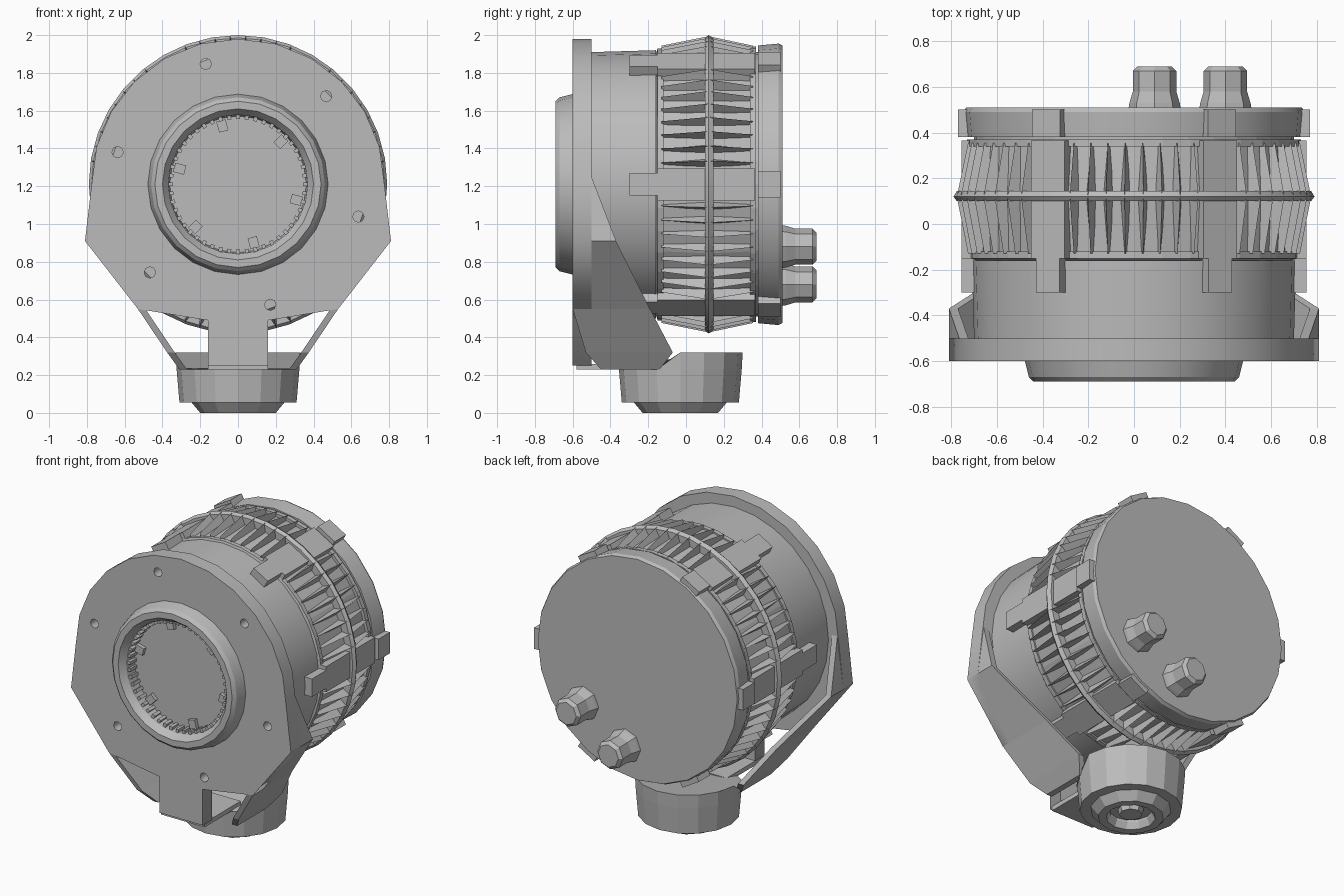
import bpy, bmesh
from math import sin, cos, pi, radians
from mathutils import Matrix, Vector

cube = bpy.data.objects.get("Cube")
if cube:
    bpy.data.objects.remove(cube)

grey = bpy.data.materials.new("plain grey")
grey.use_nodes = True
grey.diffuse_color = (0.5, 0.5, 0.5, 1)
grey.node_tree.nodes["Principled BSDF"].inputs["Base Color"].default_value = (0.5, 0.5, 0.5, 1)

AXIS_Z = 1.21
CENTRE = Matrix.Translation((0, 0, AXIS_Z))
SIXTHS = [radians(30 + 60 * k) for k in range(6)]


def finish(name, bm):
    bmesh.ops.remove_doubles(bm, verts=bm.verts, dist=0.0005)
    bmesh.ops.recalc_face_normals(bm, faces=bm.faces)
    mesh = bpy.data.meshes.new(name)
    bm.to_mesh(mesh)
    bm.free()
    mesh.materials.append(grey)
    ob = bpy.data.objects.new(name, mesh)
    bpy.context.collection.objects.link(ob)
    return ob


def lathe(name, profile, segs, matrix=CENTRE, closed=False):
    """Turn (y, radius) points around the y axis."""
    bm = bmesh.new()
    rings = [[bm.verts.new(matrix @ Vector((r * sin(2 * pi * i / segs), y, r * cos(2 * pi * i / segs))))
              for i in range(segs)] for y, r in profile]
    pairs = list(zip(rings, rings[1:]))
    if closed:
        pairs.append((rings[-1], rings[0]))
    for a, b in pairs:
        for i in range(segs):
            j = (i + 1) % segs
            bm.faces.new((a[i], a[j], b[j], b[i]))
    if not closed:
        bm.faces.new(rings[0])
        bm.faces.new(rings[-1])
    return finish(name, bm)


def add_box(bm, lo, hi, matrix=Matrix()):
    size = [h - l for l, h in zip(lo, hi)]
    mid = [(h + l) / 2 for l, h in zip(lo, hi)]
    bmesh.ops.create_cube(bm, size=1, matrix=matrix @ Matrix.Translation(mid) @ Matrix.Diagonal((*size, 1)))


def around(angle):
    return CENTRE @ Matrix.Rotation(angle, 4, 'Y')


# Barrel, grip band, centre ridge and back cover
lathe("barrel", [(-0.52, 0.68), (-0.5, 0.7), (-0.16, 0.71)], 28)
lathe("grip_band", [(-0.16, 0.69), (-0.15, 0.72), (-0.12, 0.72), (-0.12, 0.71), (0.12, 0.73),
                    (0.34, 0.71), (0.34, 0.73), (0.37, 0.73), (0.37, 0.7), (0.39, 0.7)], 36)
lathe("centre_ridge", [(0.1, 0.7), (0.1, 0.775), (0.12, 0.79), (0.145, 0.775), (0.145, 0.7)], 36)
lathe("back_cover", [(0.38, 0.68), (0.38, 0.735), (0.49, 0.745), (0.51, 0.735)], 24)

# Wedge grips on both sides of the ridge, left out at the clips
bm = bmesh.new()
COUNT = 60
for i in range(COUNT):
    a = 2 * pi * (i + 0.5) / COUNT
    if min(abs((a - s + pi) % (2 * pi) - pi) for s in SIXTHS) < 0.12:
        continue
    for tip in (-0.13, 0.355):
        base, m = 0.12, around(a)
        points = [(-0.03, base, 0.7), (0.03, base, 0.7), (0, base, 0.785),
                  (-0.006, tip, 0.7), (0.006, tip, 0.7), (0, tip, 0.735)]
        v = [bm.verts.new(m @ Vector(p)) for p in points]
        for f in ((0, 1, 2), (3, 5, 4), (0, 3, 4, 1), (1, 4, 5, 2), (2, 5, 3, 0)):
            bm.faces.new([v[k] for k in f])
finish("grip_wedges", bm)

# Six clips that span the barrel, band and cover
bm = bmesh.new()
for a in SIXTHS:
    m = around(a)
    add_box(bm, (-0.06, -0.3, 0.66), (0.06, -0.14, 0.755), m)
    add_box(bm, (-0.085, -0.15, 0.66), (0.085, 0.365, 0.755), m)
    add_box(bm, (-0.07, 0.38, 0.66), (0.07, 0.5, 0.77), m)
finish("clips", bm)

# Front plate with a neck, a lens opening and six screw holes
half = [(0.775 * sin(radians(d)), AXIS_Z + 0.77 * cos(radians(d))) for d in range(0, 91, 15)]
half += [(0.81, 0.91), (0.53, 0.55), (0.16, 0.49), (0.16, 0.25)]
outline = half + [(-x, z) for x, z in reversed(half[1:])]


def circle(cx, cz, r, n):
    return [(cx + r * sin(2 * pi * i / n), cz + r * cos(2 * pi * i / n)) for i in range(n)]


loops = [outline, circle(0, AXIS_Z, 0.41, 24)]
for a in SIXTHS:
    a += radians(15)
    loops.append(circle(0.66 * sin(a), AXIS_Z + 0.66 * cos(a), 0.03, 8))
curve = bpy.data.curves.new("front_plate", 'CURVE')
curve.dimensions = '2D'
curve.fill_mode = 'BOTH'
curve.extrude = 0.05
for loop in loops:
    spline = curve.splines.new('POLY')
    spline.points.add(len(loop) - 1)
    for p, (x, z) in zip(spline.points, loop):
        p.co = (x, z, 0, 1)
    spline.use_cyclic_u = True
curve.materials.append(grey)
plate = bpy.data.objects.new("front_plate", curve)
bpy.context.collection.objects.link(plate)
plate.rotation_euler.x = pi / 2
plate.location.y = -0.55
bpy.ops.object.select_all(action='DESELECT')
plate.select_set(True)
bpy.context.view_layer.objects.active = plate
bpy.ops.object.convert(target='MESH')

# Lens ring, knurled inner ring and glass
lathe("lens_ring", [(-0.59, 0.48), (-0.67, 0.46), (-0.69, 0.44), (-0.69, 0.4), (-0.65, 0.37),
                    (-0.56, 0.36), (-0.56, 0.42)], 24, closed=True)
lathe("lens_glass", [(-0.53, 0.4), (-0.575, 0.39)], 24)
bm = bmesh.new()
for i in range(48):
    add_box(bm, (-0.01, -0.64, 0.345), (0.01, -0.57, 0.375), around(2 * pi * i / 48))
finish("inner_knurling", bm)
bm = bmesh.new()
for a in SIXTHS:
    add_box(bm, (-0.025, -0.6, 0.29), (0.025, -0.57, 0.35), around(a + radians(15)))
finish("lens_tabs", bm)

# Side arms: rows of (x, z, front y, back y), sweeping down and back to the foot
rows = [(0.765, 1.25, -0.6, -0.5), (0.81, 0.91, -0.6, -0.37), (0.53, 0.55, -0.6, -0.19),
        (0.375, 0.32, -0.53, -0.07), (0.31, 0.23, -0.45, -0.14)]
for side, sign in (("left", 1), ("right", -1)):
    bm = bmesh.new()
    grid = []
    for x, z, y0, y1 in rows:
        grid.append([bm.verts.new((sign * (x - t), y, z)) for t, y in
                     ((0, y0), (0, y1), (0.04, y1), (0.04, y0))])
    for a, b in zip(grid, grid[1:]):
        for i in range(4):
            bm.faces.new((a[i], a[(i + 1) % 4], b[(i + 1) % 4], b[i]))
    bm.faces.new(grid[0])
    bm.faces.new(grid[-1])
    finish(side + "_arm", bm)

# Shelf joining the neck to the foot
bm = bmesh.new()
add_box(bm, (-0.16, -0.58, 0.23), (0.16, -0.2, 0.26))
finish("shelf", bm)

# Foot, lowered at the front, with a hollow base ring
upright = Matrix.Translation((0, -0.03, 0)) @ Matrix.Rotation(pi / 2, 4, 'X')
foot = lathe("foot", [(0.055, 0.31), (0.23, 0.325), (0.32, 0.33)], 16, upright)
for v in foot.data.vertices:
    if v.co.z > 0.3 and v.co.y < -0.1:
        v.co.z = 0.235
lathe("base_ring", [(0.06, 0.25), (0.0, 0.2), (0.0, 0.15), (0.04, 0.13), (0.06, 0.13)], 12, upright, closed=True)
lathe("base_screw", [(0.06, 0.08), (0.02, 0.07)], 8, upright)

# Two back knobs
for name, x, z in (("upper_knob", 0.4, 0.88), ("lower_knob", 0.09, 0.68)):
    lathe(name, [(0.5, 0.115), (0.53, 0.11), (0.58, 0.095), (0.67, 0.095), (0.69, 0.075)], 8,
          Matrix.Translation((x, 0, z)))

# Soften the round parts, keeping edges sharp
bpy.ops.object.select_all(action='DESELECT')
for name in ("barrel", "centre_ridge", "back_cover", "lens_ring"):
    bpy.data.objects[name].select_set(True)
bpy.context.view_layer.objects.active = bpy.data.objects["barrel"]
bpy.ops.object.shade_smooth_by_angle(angle=radians(25))
